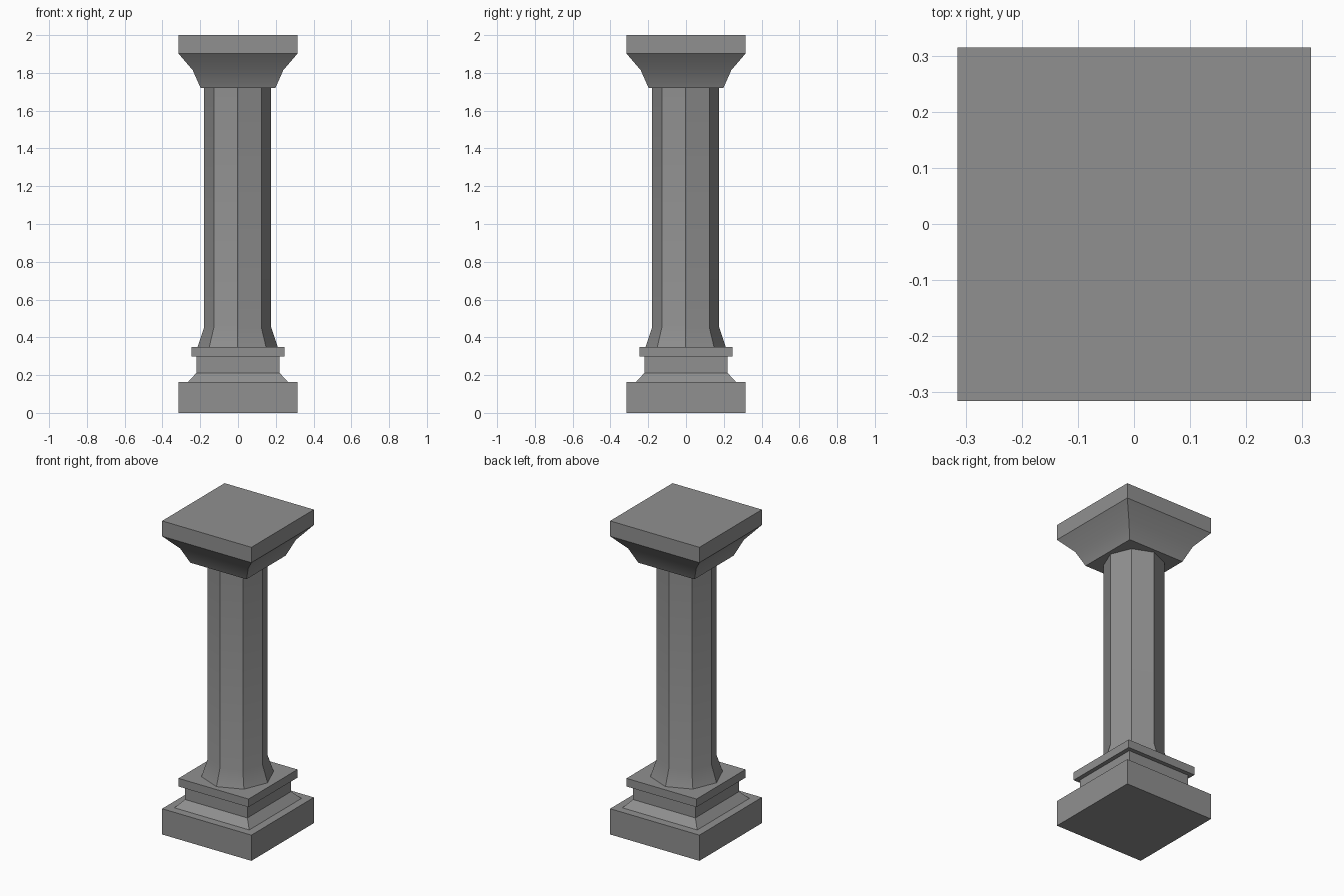
import bpy
import bmesh
from math import cos, sin, pi, sqrt, radians

cube = bpy.data.objects.get("Cube")
if cube:
    bpy.data.objects.remove(cube, do_unlink=True)

STONE = (0.28, 0.28, 0.28, 1.0)
stone = bpy.data.materials.new("grey stone")
stone.use_nodes = True
stone.diffuse_color = STONE
stone.node_tree.nodes["Principled BSDF"].inputs["Base Color"].default_value = STONE


def loft(name, sides, start, levels, centre=0.0):
    """Stack regular polygon rings of (corner radius, height) into a closed solid."""
    bm = bmesh.new()
    rings = []
    for radius, z in levels:
        angles = [start + 2 * pi * i / sides for i in range(sides)]
        rings.append([bm.verts.new((centre + radius * cos(a), centre + radius * sin(a), z))
                      for a in angles])
    for low, high in zip(rings, rings[1:]):
        for i in range(sides):
            j = (i + 1) % sides
            bm.faces.new((low[i], low[j], high[j], high[i]))
    bm.faces.new(rings[0][::-1])
    bm.faces.new(rings[-1])
    mesh = bpy.data.meshes.new(name)
    bm.to_mesh(mesh)
    bm.free()
    mesh.materials.append(stone)
    obj = bpy.data.objects.new(name, mesh)
    bpy.context.collection.objects.link(obj)
    return obj


def square(name, levels):
    """Square part from (half width, height) levels."""
    return loft(name, 4, pi / 4, [(half * sqrt(2), z) for half, z in levels])


parts = [
    # Stepped base
    square("plinth", [(0.315, 0), (0.315, 0.164)]),
    square("base_block", [(0.264, 0.164), (0.22, 0.212), (0.22, 0.298)]),
    square("base_slab", [(0.247, 0.298), (0.247, 0.35)]),
    # Octagonal shaft with a flared foot, corners facing the four sides
    loft("shaft", 8, 0, [(0.212, 0.35), (0.177, 0.455), (0.177, 1.72)], centre=-0.002),
    # Flared capital and top slab
    square("capital", [(0.198, 1.72), (0.24, 1.815), (0.315, 1.902)]),
    square("top_slab", [(0.315, 1.902), (0.315, 2.0)]),
]

# Soft shading along the flares, crisp corners
bpy.ops.object.select_all(action="DESELECT")
for part in parts:
    part.select_set(True)
bpy.context.view_layer.objects.active = parts[0]
bpy.ops.object.shade_smooth_by_angle(angle=radians(30))
